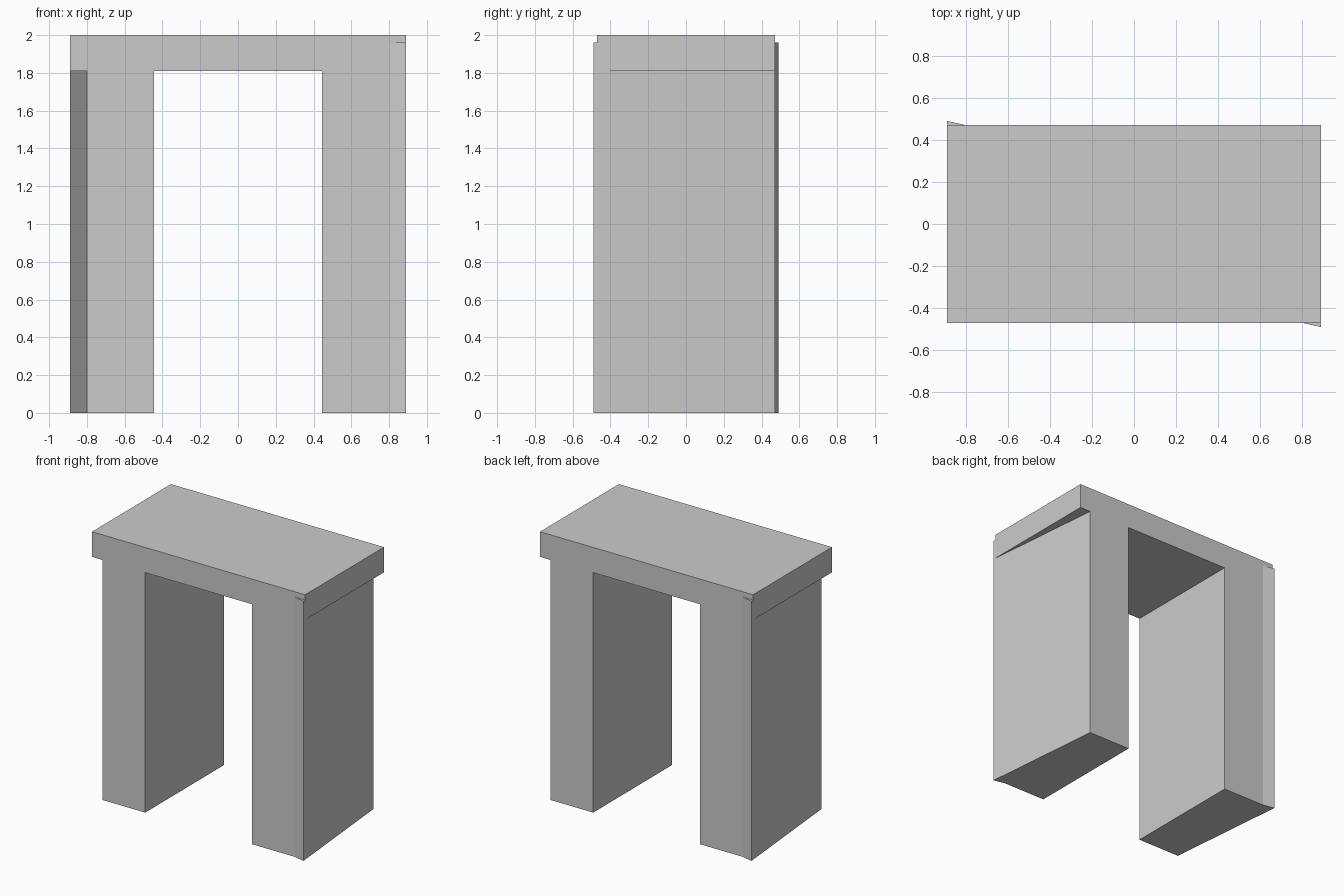
import bpy, bmesh
from mathutils import Vector

cube = bpy.data.objects.get("Cube")
if cube:
    bpy.data.objects.remove(cube, do_unlink=True)

# Single stone colour
stone = bpy.data.materials.new("grey_stone")
stone.use_nodes = True
colour = (0.6, 0.6, 0.6, 1)
stone.diffuse_color = colour
stone.node_tree.nodes["Principled BSDF"].inputs["Base Color"].default_value = colour

HALF_W, HALF_D, HEIGHT = 0.889, 0.47, 2.0
LEG_IN, LEG_OUT, SLAB_Z = 0.445, 0.80, 1.81
FLARE_Y, FLARE_TOP = 0.49, 1.96


def prism(name, points, offset):
    """Extrude a flat outline of 3D points along an offset."""
    bm = bmesh.new()
    face = bm.faces.new([bm.verts.new(p) for p in points])
    ext = bmesh.ops.extrude_face_region(bm, geom=[face], use_keep_orig=True)
    moved = [v for v in ext["geom"] if isinstance(v, bmesh.types.BMVert)]
    bmesh.ops.translate(bm, verts=moved, vec=Vector(offset))
    bmesh.ops.recalc_face_normals(bm, faces=bm.faces)
    mesh = bpy.data.meshes.new(name)
    bm.to_mesh(mesh)
    bm.free()
    mesh.materials.append(stone)
    obj = bpy.data.objects.new(name, mesh)
    bpy.context.collection.objects.link(obj)


# Top slab and two legs as one gateway outline
half = [(LEG_IN, SLAB_Z), (LEG_IN, 0), (LEG_OUT, 0), (LEG_OUT, SLAB_Z),
        (HALF_W, SLAB_Z), (HALF_W, HEIGHT)]
outline = half + [(-x, z) for x, z in reversed(half)]
prism("gateway_arch", [(x, -HALF_D, z) for x, z in outline], (0, 2 * HALF_D, 0))

# Slanted outer flares, each the other turned half round
for name, s in (("left_leg_flare", 1), ("right_leg_flare", -1)):
    plan = [(LEG_OUT, HALF_D), (LEG_OUT, -HALF_D), (HALF_W, -FLARE_Y)]
    prism(name, [(s * x, s * y, 0) for x, y in plan], (0, 0, FLARE_TOP))
